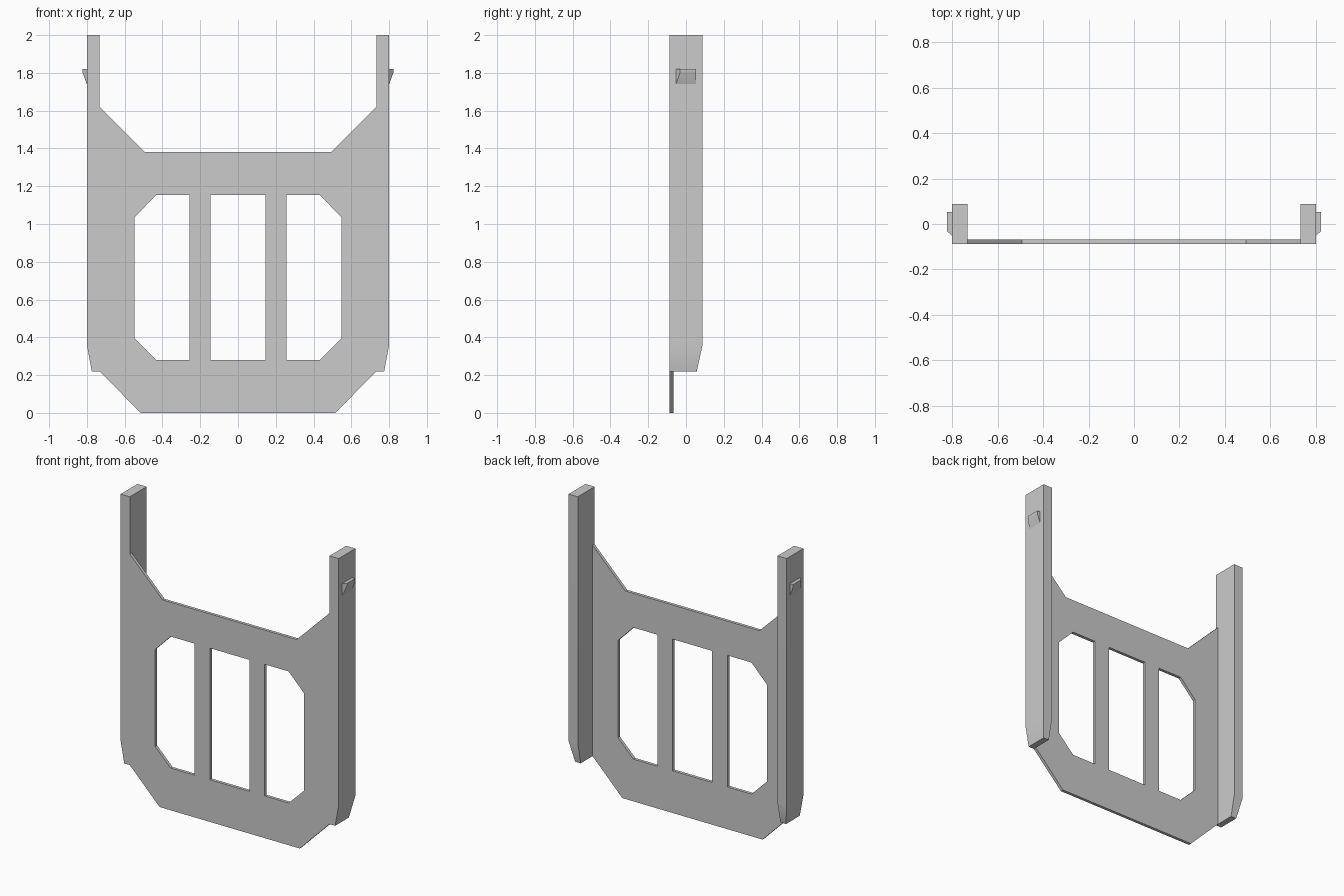
import bpy, bmesh
from math import radians

cube = bpy.data.objects.get("Cube")
if cube:
    bpy.data.objects.remove(cube, do_unlink=True)

grey = bpy.data.materials.new("plain_grey")
grey.use_nodes = True
color = (0.6, 0.6, 0.6, 1)
grey.diffuse_color = color
grey.node_tree.nodes["Principled BSDF"].inputs["Base Color"].default_value = color

FRONT, BACK = -0.0875, 0.0875
THICK = 0.02
INNER, OUTER = 0.733, 0.8


def add_object(name, bm):
    mesh = bpy.data.meshes.new(name)
    bm.to_mesh(mesh)
    bm.free()
    mesh.materials.append(grey)
    ob = bpy.data.objects.new(name, mesh)
    bpy.context.collection.objects.link(ob)
    return ob


def mirrored_hull(name, points):
    """Convex solid through the points, smoothed over shallow bends, mirrored in x."""
    bm = bmesh.new()
    for p in points:
        bm.verts.new(p)
    bmesh.ops.convex_hull(bm, input=bm.verts)
    bmesh.ops.dissolve_limit(bm, angle_limit=radians(1), verts=bm.verts, edges=bm.edges)
    bmesh.ops.recalc_face_normals(bm, faces=bm.faces)
    ob = add_object(name, bm)
    bpy.ops.object.select_all(action='DESELECT')
    ob.select_set(True)
    bpy.context.view_layer.objects.active = ob
    bpy.ops.object.shade_smooth_by_angle(angle=radians(30))
    weighted = ob.modifiers.new("weighted_normals", 'WEIGHTED_NORMAL')
    weighted.keep_sharp = True
    mirror = ob.modifiers.new("mirror", 'MIRROR')
    mirror.use_clip = False
    mirror.use_mirror_merge = False
    return ob


def flip(outline):
    return [(-x, z) for x, z in reversed(outline)]


# Front plate: outline with three windows, extruded to its thickness
half = [(0.515, 0), (INNER, 0.22), (INNER, 1.62), (0.492, 1.38)]
side_window = [(0.257, 0.28), (0.433, 0.28), (0.547, 0.393),
               (0.547, 1.037), (0.433, 1.153), (0.257, 1.153)]
middle_window = [(-0.145, 0.28), (0.145, 0.28), (0.145, 1.153), (-0.145, 1.153)]

curve = bpy.data.curves.new("plate_outline", 'CURVE')
curve.dimensions = '2D'
curve.fill_mode = 'BOTH'
curve.extrude = THICK / 2
for outline in (half + flip(half), side_window, flip(side_window), middle_window):
    spline = curve.splines.new('POLY')
    spline.points.add(len(outline) - 1)
    for point, (x, z) in zip(spline.points, outline):
        point.co = (x, z, 0, 1)
    spline.use_cyclic_u = True
helper = bpy.data.objects.new("plate_outline", curve)
bpy.context.collection.objects.link(helper)
evaluated = helper.evaluated_get(bpy.context.evaluated_depsgraph_get())
bm = bmesh.new()
bm.from_mesh(evaluated.to_mesh())
evaluated.to_mesh_clear()
bpy.data.objects.remove(helper, do_unlink=True)
bmesh.ops.remove_doubles(bm, verts=bm.verts, dist=0.0001)
for v in bm.verts:
    x, z, depth = v.co
    v.co = (x, FRONT + THICK / 2 - depth, z)
bmesh.ops.recalc_face_normals(bm, faces=bm.faces)
for f in bm.faces:
    f.smooth = False
add_object("front_plate", bm)

# Side rails: tall bars, tapered at the foot on the outer and back sides
rail_levels = [(0.22, 0.774, 0.057), (0.36, OUTER, BACK), (2.0, OUTER, BACK)]
mirrored_hull("side_rails", [(x, y, z) for z, out, back in rail_levels
                             for x in (INNER, out) for y in (FRONT, back)])

# Catches: small wedges on the outer faces, flat on top, ramped below
LIP = 0.822
catch = [(OUTER, y, z) for y in (-0.053, 0.053) for z in (1.74, 1.82)]
catch += [(LIP, y, z) for y in (-0.032, 0.053) for z in (1.80, 1.82)]
mirrored_hull("rail_catches", catch)
